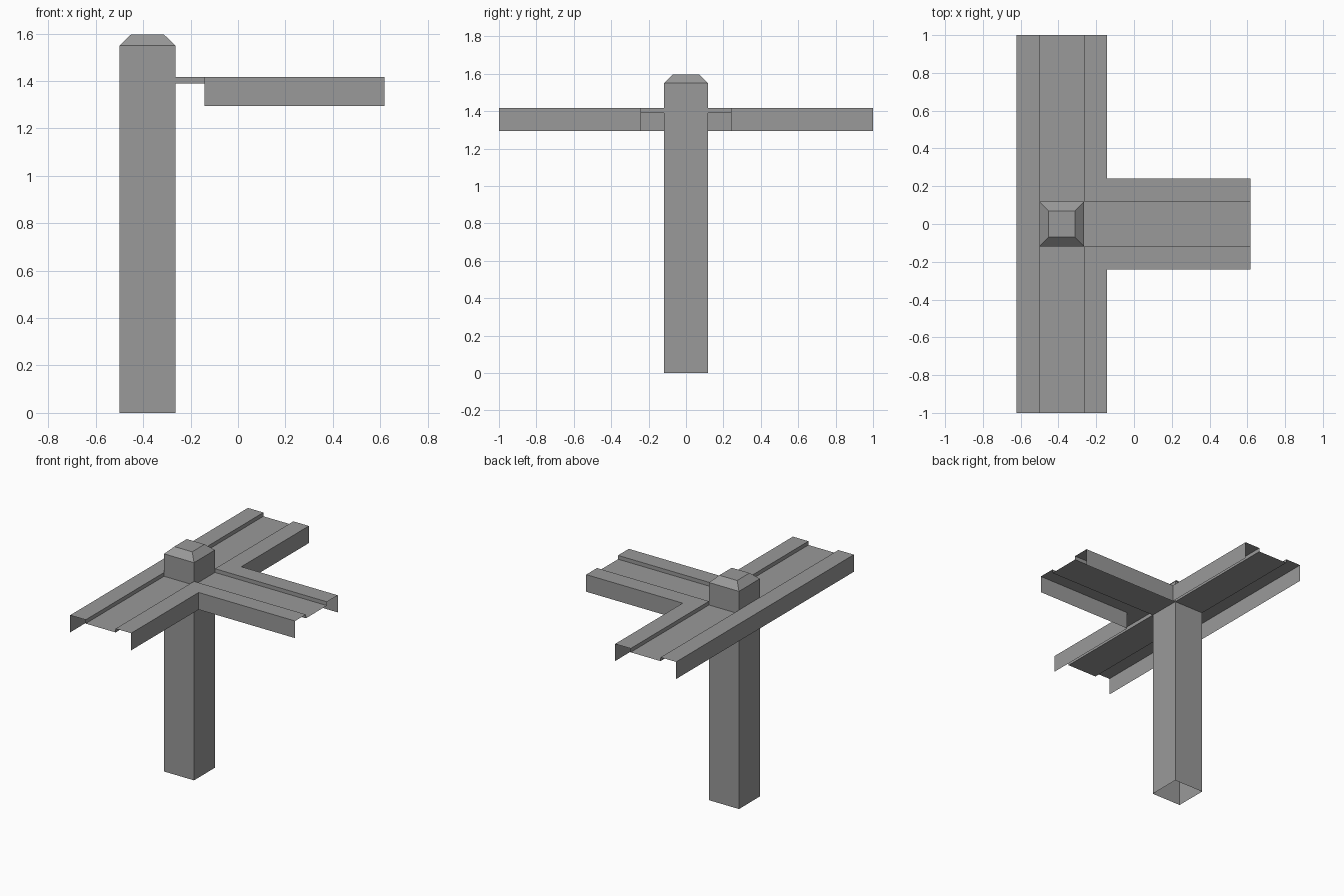
import bpy
import bmesh

old = bpy.data.objects.get("Cube")
if old:
    bpy.data.objects.remove(old, do_unlink=True)

# One flat grey for everything
grey = bpy.data.materials.new("mid grey")
grey.use_nodes = True
colour = (0.32, 0.32, 0.32, 1)
grey.diffuse_color = colour
grey.node_tree.nodes["Principled BSDF"].inputs["Base Color"].default_value = colour

# Main dimensions
CX = -0.382            # post and main beam centre line
IN, OUT = 0.118, 0.24  # half widths of channel floor and whole beam
END_X, END_Y = 0.618, 1.0
FLOOR, RIM, SKIRT = 1.39, 1.417, 1.295
POST_TOP, CAP_TOP, CAP_HALF = 1.55, 1.596, 0.07


def loft(name, rows, closed=False):
    """Skin neighbouring rows of points with quads; closed rows get a top face."""
    bm = bmesh.new()
    rows = [[bm.verts.new(p) for p in row] for row in rows]
    for a, b in zip(rows, rows[1:]):
        for j in range(len(a) if closed else len(a) - 1):
            k = (j + 1) % len(a)
            bm.faces.new((a[j], b[j], b[k], a[k]))
    if closed:
        bm.faces.new(reversed(rows[-1]))
    mesh = bpy.data.meshes.new(name)
    bm.to_mesh(mesh)
    bm.free()
    mesh.materials.append(grey)
    obj = bpy.data.objects.new(name, mesh)
    bpy.context.collection.objects.link(obj)


def lift(path, z):
    return [(x, y, z) for x, y in path]


def rim(name, inner, outer):
    """Step up from the channel floor, flat rim, then an outer skirt."""
    loft(name, [lift(inner, FLOOR), lift(inner, RIM), lift(outer, RIM), lift(outer, SKIRT)])


def floor(name, x0, x1, y0, y1):
    loft(name, [lift([(x0, y0), (x0, y1)], FLOOR), lift([(x1, y0), (x1, y1)], FLOOR)])


def ring(half, z):
    return lift([(CX - half, -half), (CX - half, half), (CX + half, half), (CX + half, -half)], z)


# Hollow square post with a chamfered cap, open at the bottom
loft("post", [ring(IN, 0), ring(IN, POST_TOP), ring(CAP_HALF, CAP_TOP)], closed=True)

# Channel floors on the three arms
floor("front_floor", CX - IN, CX + IN, -END_Y, -IN)
floor("back_floor", CX - IN, CX + IN, IN, END_Y)
floor("side_floor", CX + IN, END_X, -IN, IN)

# Straight rim on the far side of the main beam
rim("straight_rim", *[[(CX - w, END_Y), (CX - w, -END_Y)] for w in (IN, OUT)])

# Mirrored corner rims joining the main beam to the side arm
corners = [[(CX + w, -END_Y), (CX + w, -w), (END_X, -w)] for w in (IN, OUT)]
rim("front_corner_rim", *corners)
rim("back_corner_rim", *[[(x, -y) for x, y in reversed(path)] for path in corners])
